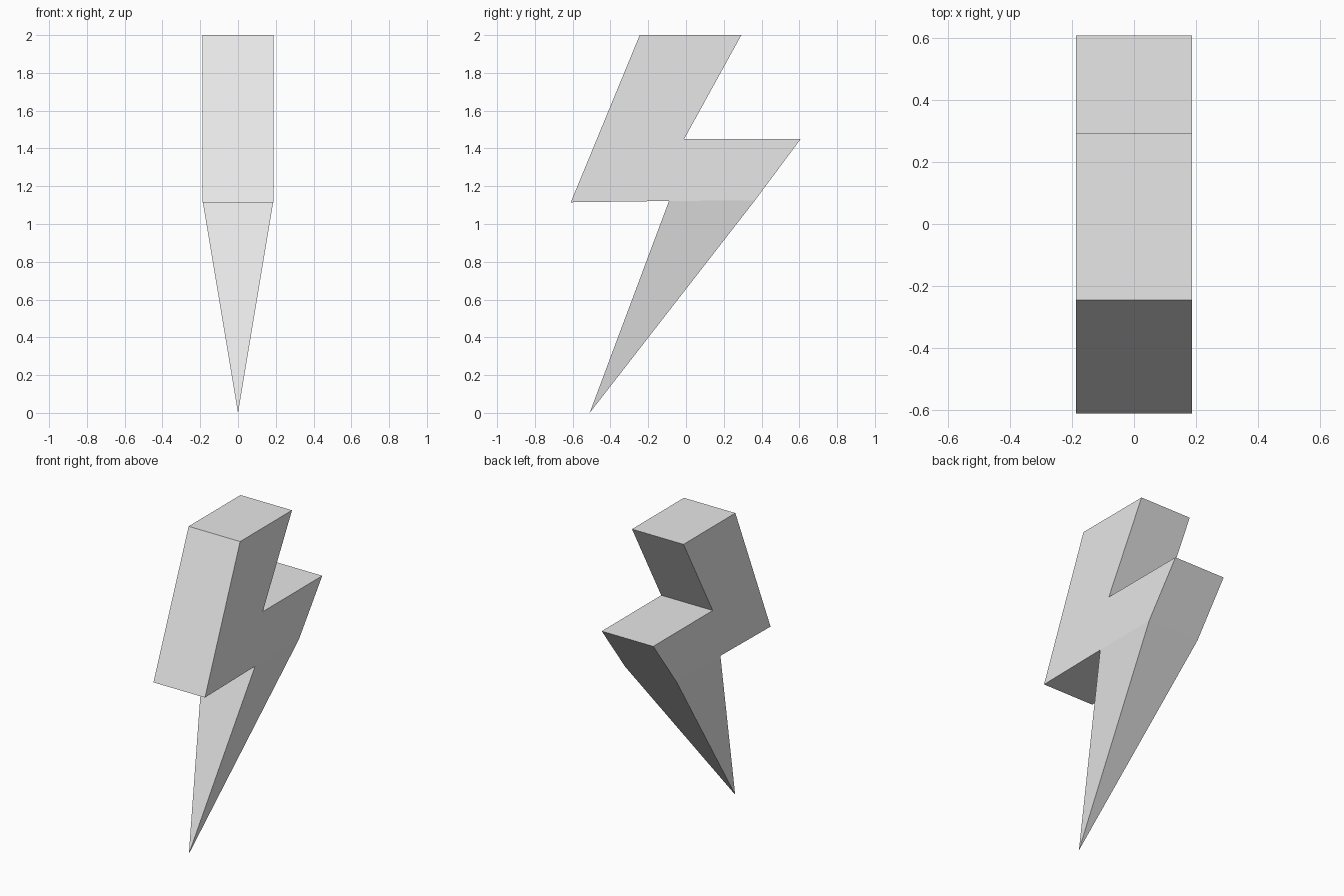
import bpy
import bmesh

cube = bpy.data.objects.get("Cube")
if cube:
    bpy.data.objects.remove(cube, do_unlink=True)

HALF_WIDTH = 0.187

# One flat grey
grey = bpy.data.materials.new("light grey")
grey.use_nodes = True
colour = (0.8, 0.8, 0.8, 1)
grey.diffuse_color = colour
grey.node_tree.nodes["Principled BSDF"].inputs["Base Color"].default_value = colour

# Side profile (y, z) of the zigzag body; the spike grows from the last two points
profile = [(-0.61, 1.115), (-0.245, 2.0), (0.293, 2.0), (-0.01, 1.45),
           (0.607, 1.45), (0.365, 1.125), (-0.09, 1.122)]
tip_position = (0, -0.51, 0)

bm = bmesh.new()
right, left = [[bm.verts.new((side * HALF_WIDTH, y, z)) for y, z in profile]
               for side in (-1, 1)]
bm.faces.new(right)
bm.faces.new(left)

# Walls of the body, leaving the spike's root open
count = len(profile)
root = count - 2
for i in range(count):
    j = (i + 1) % count
    if i != root:
        bm.faces.new((right[i], right[j], left[j], left[i]))

# Four-sided spike narrowing to a point
tip = bm.verts.new(tip_position)
loop = [right[root], right[root + 1], left[root + 1], left[root]]
for i in range(4):
    bm.faces.new((loop[i], loop[(i + 1) % 4], tip))

bmesh.ops.recalc_face_normals(bm, faces=bm.faces[:])
mesh = bpy.data.meshes.new("lightning_bolt")
bm.to_mesh(mesh)
bm.free()
mesh.materials.append(grey)
bolt = bpy.data.objects.new("lightning_bolt", mesh)
bpy.context.collection.objects.link(bolt)
